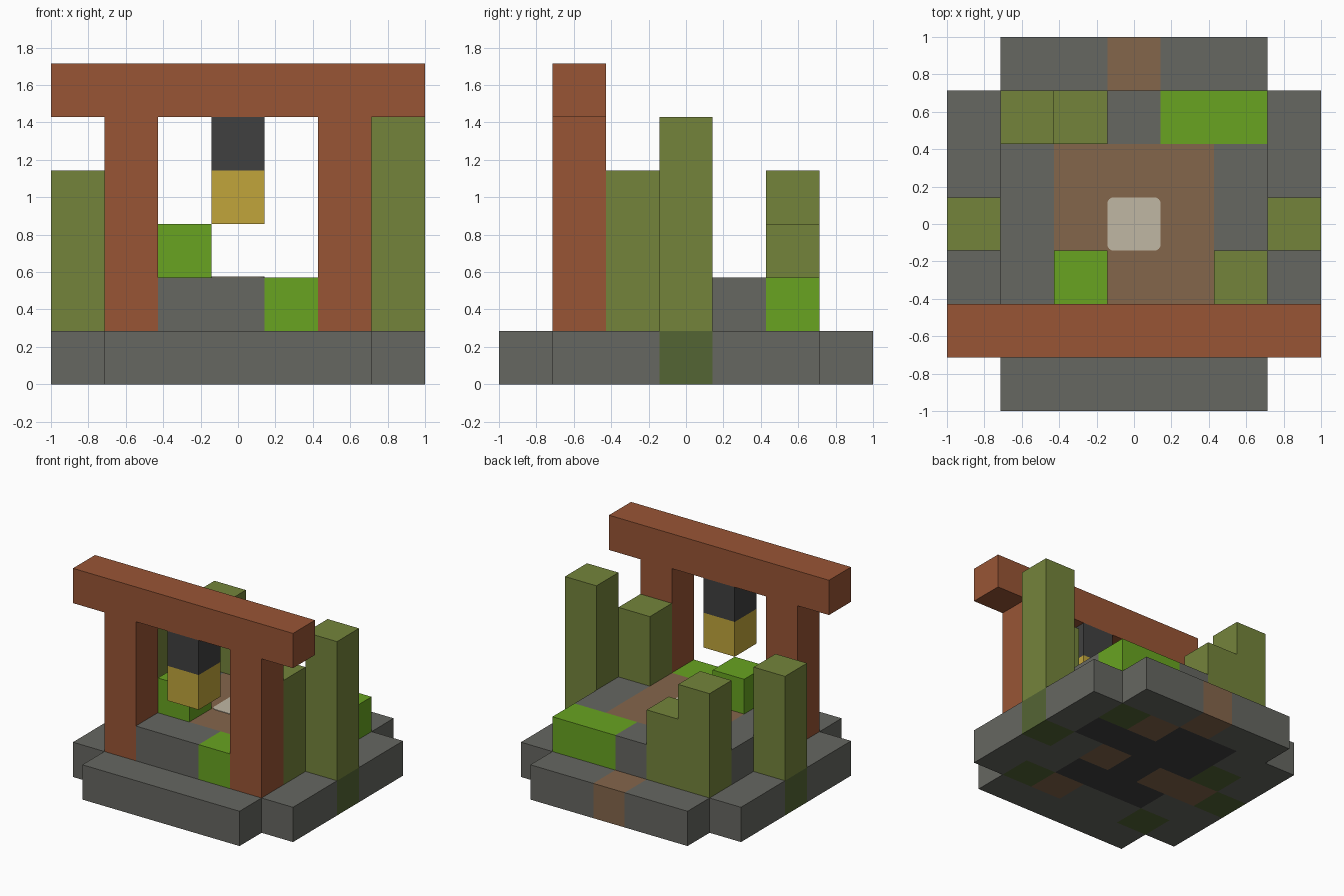
import bpy, bmesh

if "Cube" in bpy.data.objects:
    bpy.data.objects.remove(bpy.data.objects["Cube"], do_unlink=True)

U = 2 / 7  # edge of one block


def material(name, rgb):
    """Flat material from 0-255 sRGB values."""
    col = [((c / 255 + 0.055) / 1.055) ** 2.4 for c in rgb] + [1]
    m = bpy.data.materials.new(name)
    m.use_nodes = True
    m.diffuse_color = col
    bsdf = m.node_tree.nodes["Principled BSDF"]
    bsdf.inputs["Base Color"].default_value = col
    bsdf.inputs["Roughness"].default_value = 0.9
    return m


MATS = {
    "s": material("grey stone", (102, 103, 97)),
    "t": material("brown path", (132, 102, 75)),
    "d": material("dark moss", (84, 101, 52)),
    "k": material("black", (64, 64, 64)),
    "g": material("bright green", (104, 164, 33)),
    "o": material("bamboo olive", (116, 132, 59)),
    "w": material("red wood", (153, 85, 53)),
    "y": material("lantern gold", (193, 165, 59)),
    "c": material("cream", (192, 183, 163)),
}
KEYS = list(MATS)


def finish(name, bm, keys):
    me = bpy.data.meshes.new(name)
    bm.to_mesh(me)
    bm.free()
    for k in keys:
        me.materials.append(MATS[k])
    ob = bpy.data.objects.new(name, me)
    bpy.context.collection.objects.link(ob)
    return ob


def box(name, key, x, y, z, nx=1, nz=1):
    """Box of nx by 1 by nz blocks, its low corner at block x, y, z."""
    bm = bmesh.new()
    bmesh.ops.create_cube(bm, size=1)
    for v in bm.verts:
        v.co.x = (x + (v.co.x + 0.5) * nx) * U - 1
        v.co.y = (y + v.co.y + 0.5) * U - 1
        v.co.z = (z + (v.co.z + 0.5) * nz) * U
    return finish(name, bm, [key])


def layer(name, rows, z):
    """One block-high slab coloured by a map, back row first."""
    bm = bmesh.new()
    for r, row in enumerate(rows):
        for x, key in enumerate(row):
            if key == ".":
                continue
            y = len(rows) - 1 - r
            new = bmesh.ops.create_cube(bm, size=U)["verts"]
            bmesh.ops.translate(bm, verts=new, vec=(
                (x + 0.5) * U - 1, (y + 0.5) * U - 1, (z + 0.5) * U))
            for f in {f for v in new for f in v.link_faces}:
                f.material_index = KEYS.index(key)
    # drop the walls shared by neighbouring blocks
    bm.normal_update()
    centres = {}
    for f in bm.faces:
        c = f.calc_center_median()
        centres.setdefault(tuple(round(a, 3) + 0.0 for a in c), []).append(f)
    inner = [f for group in centres.values() if len(group) > 1 for f in group]
    bmesh.ops.delete(bm, geom=inner, context="FACES")
    bmesh.ops.remove_doubles(bm, verts=bm.verts, dist=0.001)
    return finish(name, bm, KEYS)


# Stone base with cut corners
layer("base", [
    ".sstss.",
    "sskktds",
    "sdkkkks",
    "dttktsd",
    "sskkkss",
    "sdsstds",
    ".sssss.",
], 0)

# Raised courtyard with path and grass
layer("courtyard", [
    ".......",
    "...sgg.",
    ".sttts.",
    ".sttts.",
    ".sttt..",
    "..ssg..",
    ".......",
], 1)

# Wooden gate
for side, x in (("right", 1), ("left", 5)):
    box("gate_post_" + side, "w", x, 1, 1, nz=4)
box("gate_beam", "w", 0, 1, 5, nx=7)

# Hanging lantern
box("lantern_cap", "k", 3, 1, 4)
box("lantern_glow", "y", 3, 1, 3)

# Bamboo columns: block x, block y, height
for i, (x, y, h) in enumerate([(0, 3, 3), (6, 3, 4), (5, 2, 3),
                               (1, 5, 3), (2, 5, 2)]):
    box("bamboo_%d" % (i + 1), "o", x, y, 1, nz=h)

# Shrub on the courtyard
box("shrub", "g", 2, 2, 2)

# Thin rounded plate at the middle of the path
bm = bmesh.new()
bmesh.ops.create_cube(bm, size=1)
bmesh.ops.scale(bm, verts=bm.verts, vec=(U, U, 0.004))
bmesh.ops.translate(bm, verts=bm.verts, vec=(0, 0, 2 * U + 0.002))
upright = [e for e in bm.edges
           if abs(e.verts[0].co.z - e.verts[1].co.z) > 0.001]
bmesh.ops.bevel(bm, geom=upright, offset=0.035, segments=4, profile=0.5,
                affect="EDGES")
finish("path_plate", bm, ["c"])
